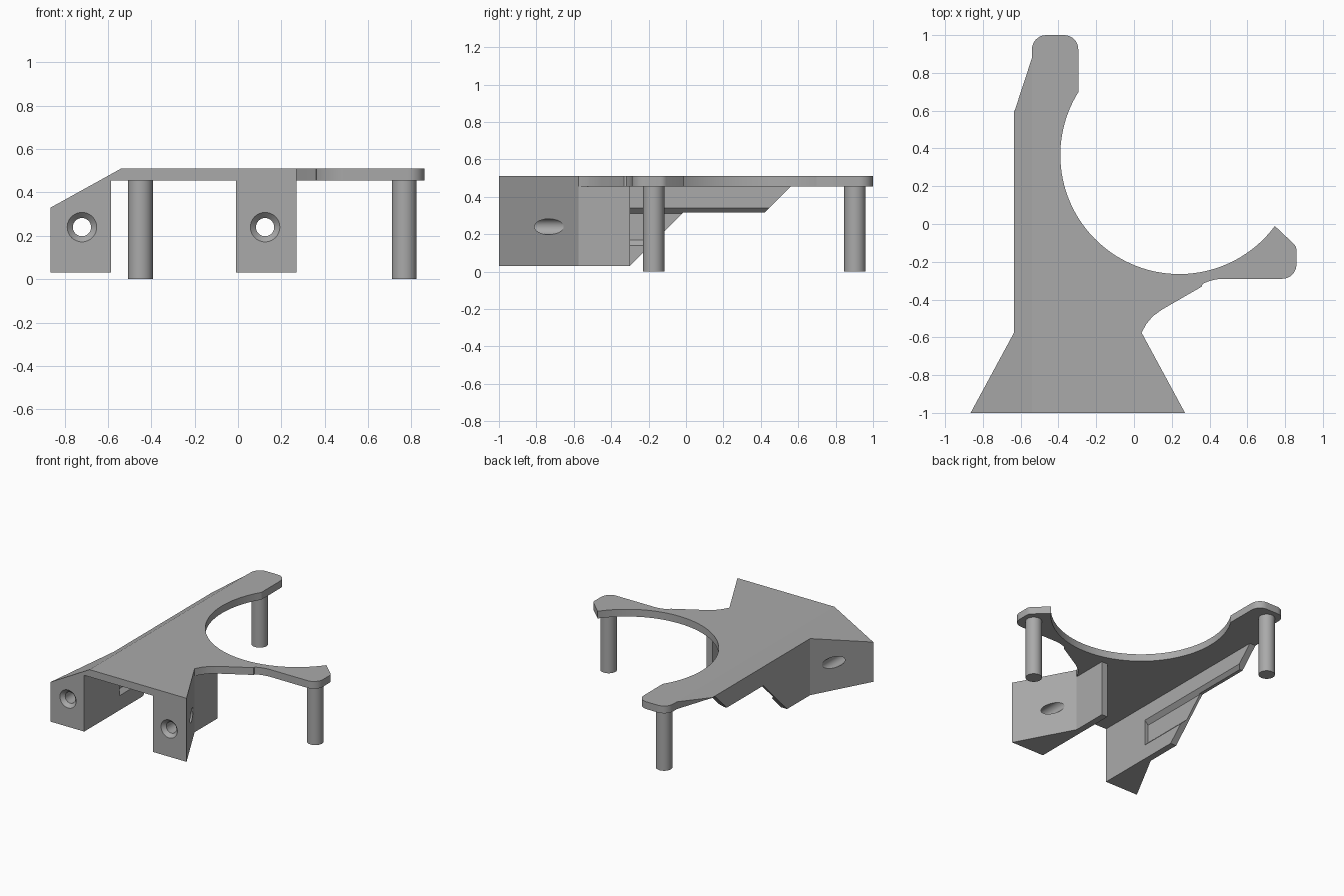
import bpy, bmesh, math
from mathutils import Vector

if "Cube" in bpy.data.objects:
    bpy.data.objects.remove(bpy.data.objects["Cube"])

grey = bpy.data.materials.new("grey plastic")
grey.diffuse_color = (0.40, 0.40, 0.40, 1)
grey.use_nodes = True
grey.node_tree.nodes["Principled BSDF"].inputs["Base Color"].default_value = grey.diffuse_color


def prism(name, pts, axis, a, b):
    """Extrude a 2D profile from a to b along x (y,z points), y (x,z) or z (x,y)."""
    place = {"x": lambda u, v: (a, u, v), "y": lambda u, v: (u, a, v), "z": lambda u, v: (u, v, a)}[axis]
    step = Vector([(b - a) * (axis == k) for k in "xyz"])
    bm = bmesh.new()
    face = bm.faces.new([bm.verts.new(place(*p)) for p in pts])
    ext = bmesh.ops.extrude_face_region(bm, geom=[face], use_keep_orig=True)
    bmesh.ops.translate(bm, vec=step, verts=[g for g in ext["geom"] if isinstance(g, bmesh.types.BMVert)])
    bmesh.ops.recalc_face_normals(bm, faces=bm.faces)
    me = bpy.data.meshes.new(name)
    bm.to_mesh(me)
    bm.free()
    me.materials.append(grey)
    ob = bpy.data.objects.new(name, me)
    bpy.context.collection.objects.link(ob)
    return ob


def cylinder(name, loc, r1, r2, depth, along_y=False):
    rot = (-math.pi / 2, 0, 0) if along_y else (0, 0, 0)
    bpy.ops.mesh.primitive_cone_add(vertices=48, radius1=r1, radius2=r2, depth=depth, location=loc, rotation=rot)
    ob = bpy.context.object
    ob.name = name
    ob.data.materials.append(grey)
    return ob


def boolean(target, other, op):
    mod = target.modifiers.new("bool", "BOOLEAN")
    mod.operation, mod.solver, mod.object = op, "EXACT", other
    bpy.context.view_layer.objects.active = target
    bpy.ops.object.modifier_apply(modifier=mod.name)
    bpy.data.objects.remove(other)


def arc(cx, cy, r, start, end, n):
    return [(cx + r * math.cos(math.radians(start + (end - start) * i / n)),
             cy + r * math.sin(math.radians(start + (end - start) * i / n))) for i in range(n + 1)]


# top plate outline, with the big round cutout between the two arms
outline = [(-0.865, -1), (0.27, -1), (0.04, -0.575)]
outline += [(0.065, -0.53), (0.1, -0.488), (0.15, -0.452), (0.36, -0.331)]
outline += arc(0.475, -0.53, 0.24, 118, 90, 6)
outline += arc(0.785, -0.215, 0.075, -90, 0, 8)
outline += arc(0.815, -0.138, 0.045, 0, 45, 4)
outline += arc(0.24, 0.365, 0.63, -36.6, -212, 64)
outline += arc(-0.37, 0.925, 0.075, 0, 90, 8)
outline += arc(-0.465, 0.925, 0.075, 90, 180, 8)
outline += [(-0.54, 0.88), (-0.635, 0.59), (-0.635, -0.575)]
bracket = prism("bracket", outline, "z", 0.455, 0.51)

# left leg: flared foot running into a long thin wall
left = prism("left_leg", [(-0.865, -1), (-0.585, -1), (-0.585, 0.6), (-0.635, 0.6), (-0.635, -0.575)],
             "z", 0.03, 0.49)
# stepped underside of the wall
boolean(left, prism("step_cutter", [(-0.3, 0.03), (-0.4, -0.07), (0.8, -0.07), (0.8, 0.455),
                                    (0.56, 0.455), (0.42, 0.315), (-0.015, 0.315)], "x", -1, -0.5), "DIFFERENCE")
# shallow bevelled recess on its inner face
boolean(left, prism("recess_cutter", [(-0.615, 0.31), (-0.615, 0.17), (-0.575, 0.13), (-0.575, 0.35)],
                    "y", -0.58, 0.7), "DIFFERENCE")

# right leg: same flare, short wall
right = prism("right_leg", [(-0.01, -1), (0.27, -1), (0.04, -0.575), (0.04, -0.3), (-0.01, -0.3)],
              "z", 0.03, 0.49)
for leg in (left, right):
    boolean(bracket, leg, "UNION")

# sloped upper left edge
slope = 0.18 / 0.325
boolean(bracket, prism("slope_cutter", [(-0.44, 0.51 + 0.1 * slope), (-1.0, 0.51 - 0.46 * slope),
                                        (-1.0, 0.8), (-0.44, 0.8)], "y", -1.2, 1.2), "DIFFERENCE")

# countersunk screw holes through the feet
for x in (-0.72, 0.125):
    boolean(bracket, cylinder("hole_cutter", (x, -0.8, 0.24), 0.042, 0.042, 0.7, True), "DIFFERENCE")
    boolean(bracket, cylinder("sink_cutter", (x, -0.99, 0.24), 0.078, 0.038, 0.04, True), "DIFFERENCE")

# support posts under the arm ends
posts = [cylinder("post_" + side, (x, y, 0.23), 0.057, 0.057, 0.46)
         for side, x, y in (("back", -0.45, 0.903), ("right", 0.767, -0.173))]

for ob in [bracket] + posts:
    bpy.ops.object.select_all(action="DESELECT")
    ob.select_set(True)
    bpy.context.view_layer.objects.active = ob
    bpy.ops.object.shade_smooth_by_angle(angle=math.radians(20))
